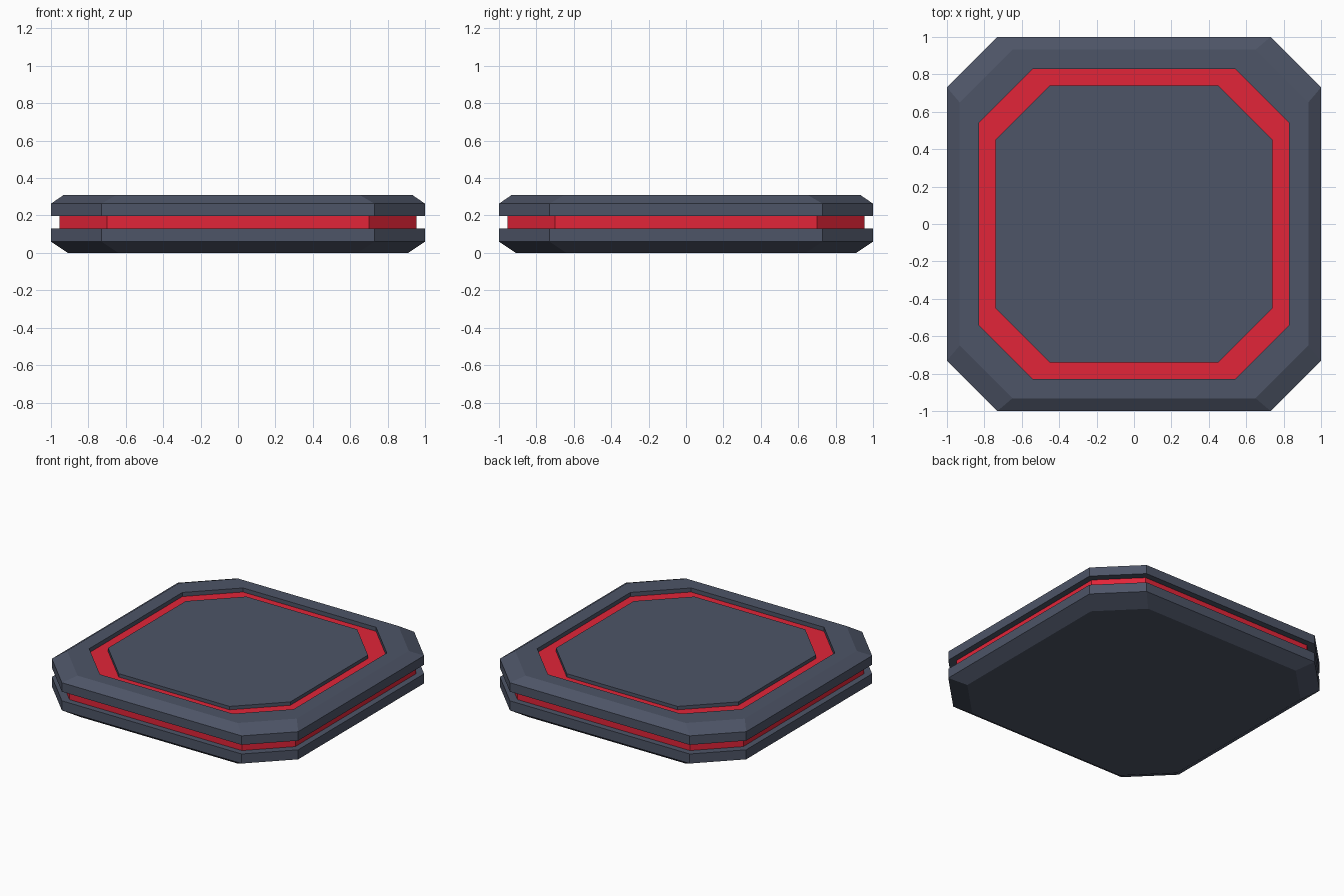
import bpy, bmesh

if "Cube" in bpy.data.objects:
    bpy.data.objects.remove(bpy.data.objects["Cube"])


def material(name, rgb):
    m = bpy.data.materials.new(name)
    m.diffuse_color = (*rgb, 1)
    m.use_nodes = True
    m.node_tree.nodes["Principled BSDF"].inputs["Base Color"].default_value = m.diffuse_color
    return m


slate = material("slate", (0.075, 0.09, 0.135))
red = material("red", (0.76, 0.018, 0.04))


def octagon(bm, half, flat, z):
    """Ring of a square with clipped corners, counter-clockwise from above."""
    pts = [(half, -flat), (half, flat), (flat, half), (-flat, half),
           (-half, flat), (-half, -flat), (-flat, -half), (flat, -half)]
    return [bm.verts.new((x, y, z)) for x, y in pts]


def loft(name, mat, sections, cap_bottom=False, cap_top=False):
    """Skin octagon sections (half width, half flat, z), listed going up the outside."""
    bm = bmesh.new()
    rings = [octagon(bm, *s) for s in sections]
    for a, b in zip(rings, rings[1:]):
        for i in range(8):
            j = (i + 1) % 8
            bm.faces.new((a[i], a[j], b[j], b[i]))
    if cap_bottom:
        bm.faces.new(rings[0][::-1])
    if cap_top:
        bm.faces.new(rings[-1])
    me = bpy.data.meshes.new(name)
    bm.to_mesh(me)
    bm.free()
    me.materials.append(mat)
    ob = bpy.data.objects.new(name, me)
    bpy.context.collection.objects.link(ob)
    return ob


BELT = (0.955, 0.70)
RING_OUT = (0.83, 0.54)
RING_IN = (0.74, 0.45)

# Lower plate with bevelled underside
loft("lower_plate", slate,
     [(0.91, 0.64, 0), (1, 0.73, 0.06), (1, 0.73, 0.13), (*BELT, 0.13)], cap_bottom=True)
# Recessed red belt between the plates
loft("side_belt", red, [(*BELT, 0.13), (*BELT, 0.197)])
# Upper frame, down to the inner wall of the groove
loft("upper_frame", slate,
     [(*BELT, 0.197), (1, 0.73, 0.197), (1, 0.73, 0.263), (0.932, 0.65, 0.31),
      (*RING_OUT, 0.31), (*RING_OUT, 0.28)])
# Red groove floor
loft("top_ring", red, [(*RING_OUT, 0.28), (*RING_IN, 0.28)])
# Centre panel inside the ring
loft("centre_panel", slate, [(*RING_IN, 0.28), (*RING_IN, 0.305)], cap_top=True)
